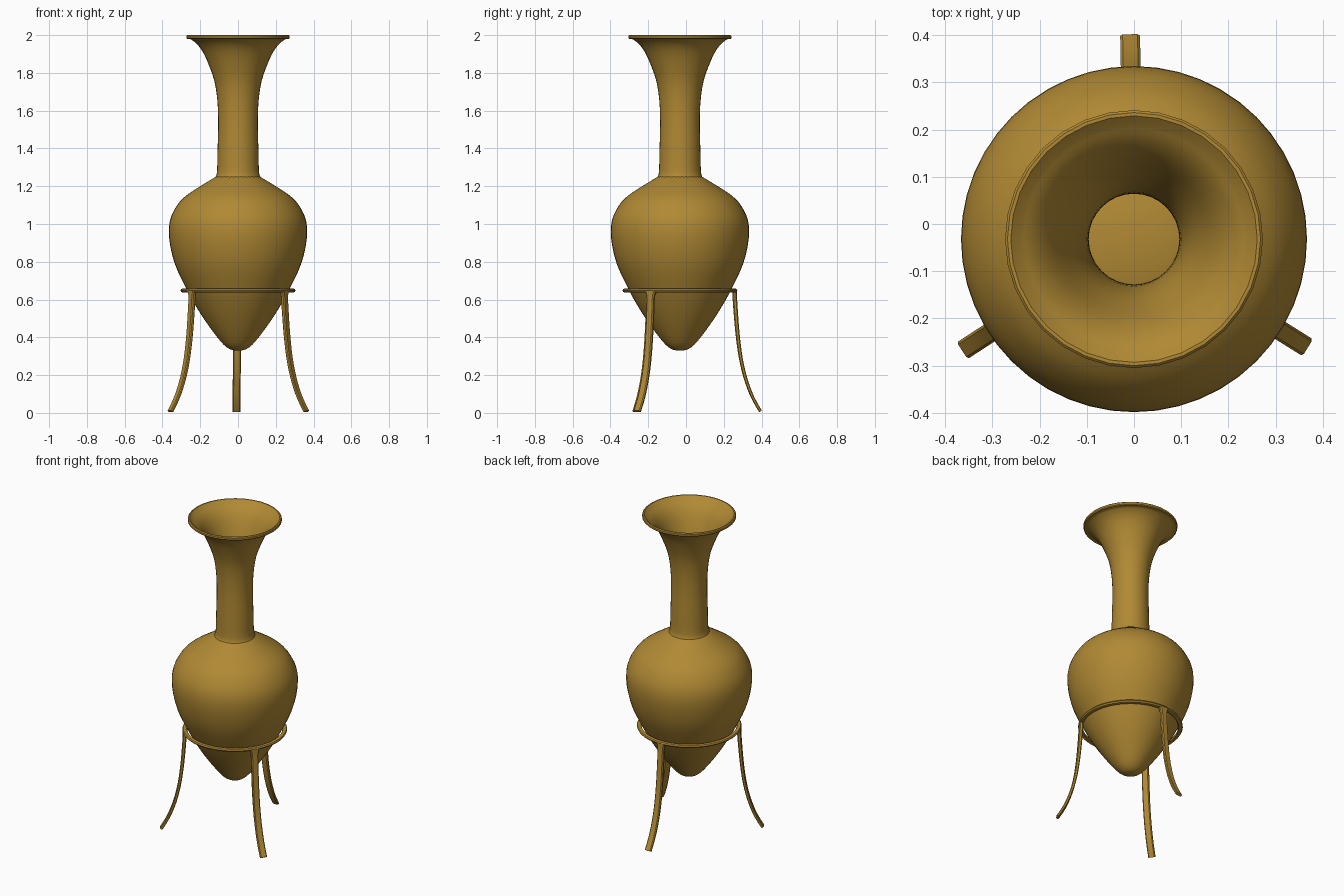
import bpy, bmesh, math
from mathutils import Vector, Matrix

if "Cube" in bpy.data.objects:
    bpy.data.objects.remove(bpy.data.objects["Cube"])

brass = bpy.data.materials.new("antique brass")
brass.diffuse_color = (0.434, 0.25, 0.034, 1)
brass.use_nodes = True
brass.node_tree.nodes["Principled BSDF"].inputs["Base Color"].default_value = brass.diffuse_color
AXIS = Vector((0, -0.032, 0))   # vase axis, off centre because of the back leg


def finish(name, bm, angle=40):
    bmesh.ops.remove_doubles(bm, verts=bm.verts, dist=1e-5)
    bmesh.ops.recalc_face_normals(bm, faces=bm.faces)
    me = bpy.data.meshes.new(name)
    bm.to_mesh(me)
    bm.free()
    me.materials.append(brass)
    ob = bpy.data.objects.new(name, me)
    bpy.context.collection.objects.link(ob)
    bpy.ops.object.select_all(action='DESELECT')
    ob.select_set(True)
    bpy.context.view_layer.objects.active = ob
    bpy.ops.object.shade_smooth_by_angle(angle=math.radians(angle))
    return ob


def smooth(pts, n=3):
    """Catmull-Rom curve through 2D points."""
    p = [Vector(q) for q in pts]
    p = [p[0]] + p + [p[-1]]
    out = []
    for i in range(1, len(p) - 2):
        a, b, c, d = p[i - 1:i + 3]
        for k in range(n):
            t = k / n
            out.append(0.5 * (2 * b + (c - a) * t + (2 * a - 5 * b + 4 * c - d) * t * t
                              + (3 * b - a - 3 * c + d) * t ** 3))
    return [(v[0], v[1]) for v in out] + [tuple(pts[-1])]


def lathe(name, profile, segs, closed=False):
    bm = bmesh.new()
    rings = []
    for r, z in profile:
        r = max(r, 0)
        rings.append([bm.verts.new(AXIS + Vector((r * math.cos(2 * math.pi * i / segs),
                                                  r * math.sin(2 * math.pi * i / segs), z)))
                      for i in range(segs)])
    pairs = list(zip(rings, rings[1:]))
    if closed:
        pairs.append((rings[-1], rings[0]))
    for a, b in pairs:
        for i in range(segs):
            j = (i + 1) % segs
            bm.faces.new((a[i], a[j], b[j], b[i]))
    return finish(name, bm)


# body: pointed egg, closed flat on top (seen as the floor inside the neck)
body = smooth([(0, .33), (.035, .334), (.075, .36), (.125, .42), (.182, .5), (.232, .58),
               (.275, .66), (.335, .79), (.364, .92), (.36, 1.02), (.322, 1.1),
               (.275, 1.15), (.2, 1.2), (.118, 1.25)])
lathe("vase_body", body + [(.088, 1.262), (0, 1.262)], 48)

# neck: hollow flared trumpet with a thin lip
neck = smooth([(.118, 1.25), (.111, 1.28), (.108, 1.4), (.105, 1.53), (.109, 1.65),
               (.126, 1.76), (.162, 1.86), (.192, 1.92), (.222, 1.957), (.25, 1.978)])
lip = [(.268, 1.979), (.273, 1.984), (.273, 1.995), (.268, 2.0), (.261, 2.0)]
inner = [(r - .009, z + .004) for r, z in reversed(neck)]
lathe("vase_neck", neck + lip + inner, 32)

# stand ring
ring = [(.29 + .014 * math.cos(k * math.pi / 4), .648 + .011 * math.sin(k * math.pi / 4))
        for k in range(8)]
lathe("stand_ring", ring, 48, closed=True)

# three splayed legs: swept flat bar (radius, height, half thickness)
path = smooth([(.29, .648), (.291, .6), (.298, .5), (.307, .4), (.322, .29), (.345, .19),
               (.375, .105), (.402, .05), (.427, .008)])


def leg(name, angle):
    bm = bmesh.new()
    rot = Matrix.Rotation(math.radians(angle), 3, 'Z')
    rings = []
    for i, (r, z) in enumerate(path):
        a, b = Vector(path[max(i - 1, 0)]), Vector(path[min(i + 1, len(path) - 1)])
        d = (b - a).normalized()
        n = Vector((-d.y, d.x))
        half = .012 - .004 * (1 - z / .65)
        wide = .021 + .012 * max(0, (z - .615) / .033)   # gusset under the ring
        rings.append([bm.verts.new(AXIS + rot @ Vector((r + n.x * half * u, wide * w,
                                                        max(0, z + n.y * half * u))))
                      for u, w in ((-1, -.75), (-.5, -1), (.5, -1), (1, -.75),
                                   (1, .75), (.5, 1), (-.5, 1), (-1, .75))])
    for a, b in zip(rings, rings[1:]):
        for i in range(8):
            j = (i + 1) % 8
            bm.faces.new((a[i], a[j], b[j], b[i]))
    bm.faces.new(rings[0])
    bm.faces.new(rings[-1])
    finish(name, bm, 35)


for name, angle in (("back_leg", 91.1), ("left_leg", 213), ("right_leg", 328)):
    leg(name, angle)
